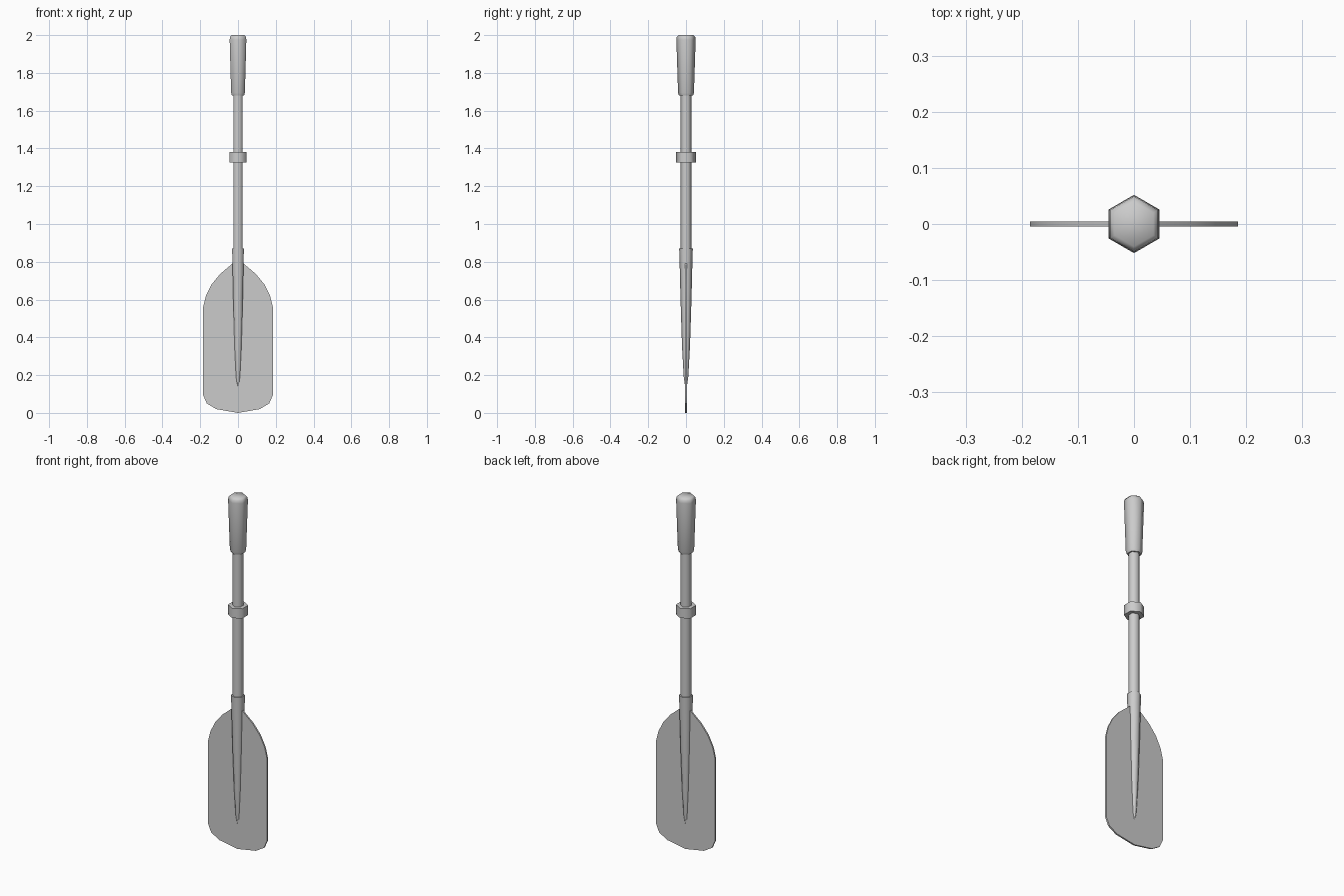
import bpy, bmesh
from math import sin, cos, pi, radians

if "Cube" in bpy.data.objects:
    bpy.data.objects.remove(bpy.data.objects["Cube"])

SIDES = 6


def finish(name, bm, angle=None):
    bmesh.ops.recalc_face_normals(bm, faces=bm.faces)
    mesh = bpy.data.meshes.new(name)
    bm.to_mesh(mesh)
    bm.free()
    obj = bpy.data.objects.new(name, mesh)
    bpy.context.collection.objects.link(obj)
    if angle:
        bpy.ops.object.select_all(action='DESELECT')
        obj.select_set(True)
        bpy.context.view_layer.objects.active = obj
        bpy.ops.object.shade_smooth_by_angle(angle=radians(angle))
    return obj


def turned(name, profile):
    """Hexagonal turned part from (radius, z) pairs, corners on +-y."""
    bm = bmesh.new()
    rings = []
    for r, z in profile:
        rings.append([bm.verts.new((r * cos(pi / 2 + 2 * pi * i / SIDES),
                                    r * sin(pi / 2 + 2 * pi * i / SIDES), z))
                      for i in range(SIDES)])
    for a, b in zip(rings, rings[1:]):
        for i in range(SIDES):
            j = (i + 1) % SIDES
            bm.faces.new((a[i], a[j], b[j], b[i]))
    bm.faces.new(rings[0])
    bm.faces.new(rings[-1])
    return finish(name, bm, 65)


# Grip, shaft, collar
turned("grip", [(0.037, 1.68), (0.042, 1.695), (0.051, 1.975), (0.049, 1.99), (0.040, 2.0)])
turned("shaft", [(0.029, 0.80), (0.029, 1.70)])
turned("collar", [(0.052, 1.325), (0.052, 1.38)])

# Tapered socket running down the blade as a spine
turned("blade_spine", [(0.002, 0.12), (0.012, 0.19), (0.021, 0.35),
                       (0.029, 0.60), (0.034, 0.80), (0.036, 0.87)])

# Flat blade: half outline mirrored across x
half = [(0.115, 0.02), (0.165, 0.05), (0.185, 0.095), (0.185, 0.56),
        (0.17, 0.62), (0.14, 0.68), (0.095, 0.735), (0.03, 0.79)]
outline = [(0, 0)] + half + [(-x, z) for x, z in reversed(half)]
bm = bmesh.new()
face = bm.faces.new([bm.verts.new((x, -0.0045, z)) for x, z in outline])
ext = bmesh.ops.extrude_face_region(bm, geom=[face], use_keep_orig=True)
for v in ext["geom"]:
    if isinstance(v, bmesh.types.BMVert):
        v.co.y = 0.0045
finish("blade", bm, 30)
